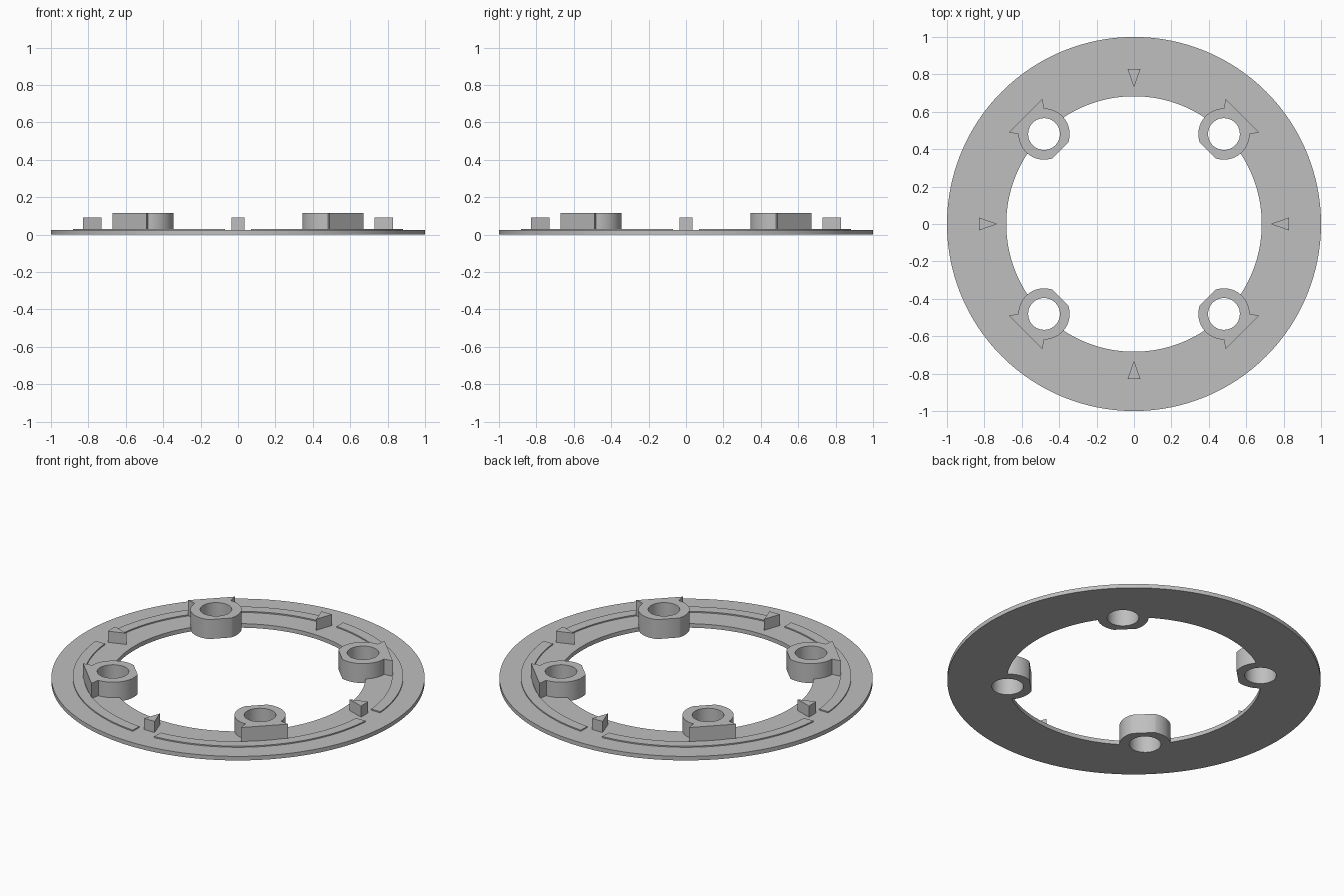
import bpy, bmesh
from math import sin, cos, asin, radians, pi
from mathutils import Matrix

if "Cube" in bpy.data.objects:
    bpy.data.objects.remove(bpy.data.objects["Cube"])

gray = bpy.data.materials.new("plain gray")
gray.use_nodes = True
color = (0.52, 0.52, 0.52, 1)
gray.diffuse_color = color
gray.node_tree.nodes["Principled BSDF"].inputs["Base Color"].default_value = color

PLATE_TOP, RIDGE_TOP, MARKER_TOP, BOSS_TOP = 0.024, 0.031, 0.09, 0.115
BOSS_CENTER, BOSS_R, HOLE_R = 0.68, 0.137, 0.085


def arc(r, a0, a1, n, cx=0.0):
    """Points along an arc, both ends included."""
    return [(cx + r * cos(a0 + (a1 - a0) * i / n), r * sin(a0 + (a1 - a0) * i / n))
            for i in range(n + 1)]


def circle(r, n, cx=0.0):
    return arc(r, 0, 2 * pi, n, cx)[:-1]


def prism(name, loops, z0, z1, angle=0.0):
    """Extrude a filled outline, extra loops being holes, and turn it about z."""
    curve = bpy.data.curves.new(name, "CURVE")
    curve.dimensions = "2D"
    curve.fill_mode = "BOTH"
    curve.extrude = (z1 - z0) / 2
    for loop in loops:
        spline = curve.splines.new("POLY")
        spline.points.add(len(loop) - 1)
        for point, (x, y) in zip(spline.points, loop):
            point.co = (x, y, 0, 1)
        spline.use_cyclic_u = True
    temp = bpy.data.objects.new(name + "_outline", curve)
    bpy.context.collection.objects.link(temp)
    graph = bpy.context.evaluated_depsgraph_get()
    mesh = bpy.data.meshes.new_from_object(temp.evaluated_get(graph))
    bpy.data.objects.remove(temp)
    bm = bmesh.new()
    bm.from_mesh(mesh)
    bmesh.ops.remove_doubles(bm, verts=bm.verts, dist=0.00005)
    bmesh.ops.recalc_face_normals(bm, faces=bm.faces)
    turn = Matrix.Rotation(angle, 4, "Z") @ Matrix.Translation((0, 0, (z0 + z1) / 2))
    bmesh.ops.transform(bm, matrix=turn, verts=bm.verts)
    bm.to_mesh(mesh)
    bm.free()
    mesh.name = name
    mesh.materials.clear()
    mesh.materials.append(gray)
    obj = bpy.data.objects.new(name, mesh)
    bpy.context.collection.objects.link(obj)
    return obj


# Boss outline: round with a flat on the inner side and a wedge on the outer side
flat = radians(26)
boss_outline = (arc(BOSS_R, pi / 4, pi - flat, 24, BOSS_CENTER)
                + arc(BOSS_R, pi + flat, 7 * pi / 4, 24, BOSS_CENTER)
                + [(0.82, -0.128), (0.82, 0.128)])

# Ridge outline: arc strip whose ends run parallel to the gap
def ridge_side(r):
    a = asin(0.07 / r)
    return arc(r, a - pi / 4, pi / 4 - a, 36)

ridge_outline = ridge_side(0.885) + ridge_side(0.825)[::-1]
marker_outline = [(0.73, 0), (0.828, -0.034), (0.828, 0.034)]

plate = prism("base_ring", [circle(1, 128), circle(0.683, 128)], 0, PLATE_TOP)
parts = [plate]
corners = ["back_left", "back_right", "front_right", "front_left"]
sides = ["left", "back", "right", "front"]
for i in range(4):
    diagonal = pi / 4 + i * pi / 2
    # Seat for the boss, cut out of the ring
    cutter = prism("boss_cutter", [boss_outline], -0.1, 0.2, diagonal)
    cutter.hide_render = True
    cut = plate.modifiers.new("boss_seat", "BOOLEAN")
    cut.operation = "DIFFERENCE"
    cut.solver = "EXACT"
    cut.object = cutter
    bpy.context.view_layer.objects.active = plate
    bpy.ops.object.modifier_apply(modifier=cut.name)
    bpy.data.objects.remove(cutter)
    # Boss, ridge and marker
    parts.append(prism("boss_" + corners[i],
                       [boss_outline, circle(HOLE_R, 48, BOSS_CENTER)],
                       0, BOSS_TOP, diagonal))
    parts.append(prism("ridge_" + corners[i], [ridge_outline],
                       PLATE_TOP, RIDGE_TOP, diagonal))
    parts.append(prism("marker_" + sides[i], [marker_outline],
                       PLATE_TOP, MARKER_TOP, i * pi / 2))

# Smooth the curved walls, keep the edges sharp
bpy.ops.object.select_all(action="DESELECT")
for part in parts:
    part.select_set(True)
bpy.context.view_layer.objects.active = plate
bpy.ops.object.shade_smooth_by_angle(angle=radians(30))
